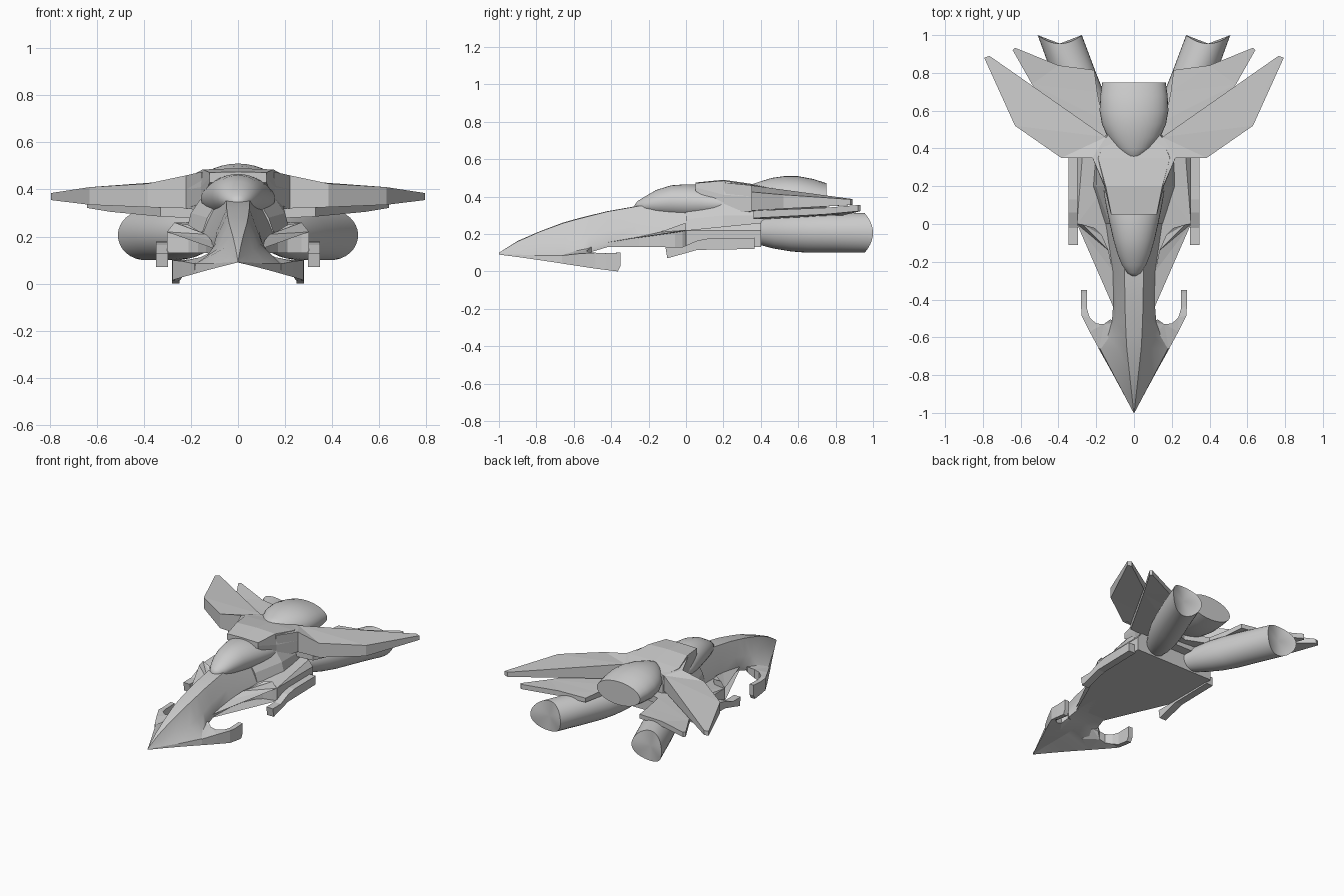
import bpy, bmesh, math

def finish(name, bm, mirror, angle):
    bmesh.ops.triangulate(bm, faces=[f for f in bm.faces if len(f.verts) > 4])
    bmesh.ops.recalc_face_normals(bm, faces=bm.faces)
    me = bpy.data.meshes.new(name)
    bm.to_mesh(me)
    bm.free()
    ob = bpy.data.objects.new(name, me)
    bpy.context.scene.collection.objects.link(ob)
    if mirror:
        m = ob.modifiers.new("Mirror", 'MIRROR')
        m.use_mirror_merge = False
    if angle:
        bpy.ops.object.select_all(action='DESELECT')
        ob.select_set(True)
        bpy.context.view_layer.objects.active = ob
        bpy.ops.object.shade_smooth_by_angle(angle=math.radians(angle))
    return ob

def loft(name, rings, mirror=False, angle=0, end_point=None):
    """Skin closed rings of equal length; cap both ends."""
    bm = bmesh.new()
    vs = [[bm.verts.new(p) for p in r] for r in rings]
    n = len(rings[0])
    for a, b in zip(vs, vs[1:]):
        for i in range(n):
            j = (i + 1) % n
            bm.faces.new((a[i], a[j], b[j], b[i]))
    bm.faces.new(vs[0])
    if end_point:
        c = bm.verts.new(end_point)
        for i in range(n):
            bm.faces.new((vs[-1][i], vs[-1][(i + 1) % n], c))
    else:
        bm.faces.new(vs[-1])
    return finish(name, bm, mirror, angle)

def plate(name, pts, mirror=True, angle=0):
    """Plan outline with (x, y, bottom z, top z) at each corner."""
    return loft(name, [[(x, y, b) for x, y, b, t in pts],
                       [(x, y, t) for x, y, b, t in pts]], mirror, angle)

def oval(y, rx, zb, zt, cx=0, saddle=0, n=32):
    """Elliptic ring across the y axis."""
    ring = []
    for i in range(n):
        a = 2 * math.pi * i / n
        ring.append((cx + rx * math.cos(a), y + saddle * math.cos(a) ** 2,
                     (zb + zt) / 2 + (zt - zb) / 2 * math.sin(a)))
    return ring

def section(y, bottom, half, top):
    """Symmetric ring from a half profile running bottom to top."""
    return ([(0, y, bottom)] + [(x, y, z) for x, z in half] + [(0, y, top)]
            + [(-x, y, z) for x, z in reversed(half)])

# Nose and neck: flared low edge, narrow flat ridge
loft("nose_fuselage", [
    section(-1.0, .09, [(.002, .09), (.002, .094), (.001, .098), (.001, .1)], .1),
    section(-.9, .095, [(.055, .077), (.053, .09), (.03, .12), (.012, .16)], .163),
    section(-.78, .095, [(.12, .06), (.117, .085), (.06, .15), (.025, .213)], .215),
    section(-.66, .095, [(.187, .042), (.18, .085), (.085, .15), (.038, .257)], .26),
    section(-.59, .1, [(.15, .06), (.145, .1), (.095, .17), (.042, .277)], .28),
    section(-.52, .11, [(.118, .1), (.117, .125), (.095, .19), (.045, .295)], .298),
    section(-.42, .13, [(.105, .13), (.11, .15), (.09, .22), (.048, .32)], .322),
    section(-.25, .13, [(.105, .13), (.112, .18), (.09, .25), (.05, .35)], .352),
    section(0, .13, [(.14, .13), (.15, .21), (.13, .26), (.08, .36)], .36),
    section(.25, .13, [(.16, .13), (.18, .22), (.16, .28), (.12, .38)], .38),
], angle=25)

# Curled horns behind the nose
plate("nose_horn", [
    (.185, -.662, .042, .085), (.235, -.57, .028, .095), (.278, -.485, .015, .1),
    (.28, -.43, .008, .097), (.28, -.365, 0, .1), (.28, -.35, .03, .102),
    (.248, -.35, .03, .102), (.248, -.365, 0, .1), (.248, -.45, .012, .098),
    (.235, -.495, .03, .1), (.2, -.527, .04, .104), (.16, -.53, .052, .112),
    (.125, -.505, .09, .13), (.09, -.52, .1, .13), (.09, -.62, .07, .12)])

# Lower hull with scalloped front corners
plate("lower_hull", [
    (0, -.45, .13, .15), (.105, -.45, .13, .15), (.113, -.25, .13, .185),
    (.135, -.14, .13, .21), (.17, -.06, .13, .225), (.21, -.02, .13, .25),
    (.27, -.003, .13, .26), (.302, 0, .13, .22), (.302, .4, .13, .22),
    (.27, .4, .13, .26), (0, .4, .13, .26)])

# Centre block joining hull and wings
loft("centre_block", [
    section(.0, .22, [(.15, .22), (.13, .28), (.1, .33), (.08, .36)], .36),
    section(.2, .22, [(.22, .22), (.2, .3), (.16, .36), (.15, .42)], .42),
    section(.46, .24, [(.2, .24), (.2, .3), (.18, .38), (.15, .42)], .42)])

# Side cannons
def side_bar(x0, x1, prof):
    loft("side_cannon", [[(x, y, z) for y, z in prof] for x in (x0, x1)], True)
side_bar(.297, .348, [(-.11, .13), (-.1, .07), (.06, .115), (.365, .12),
                      (.365, .18), (.13, .178), (.06, .165), (-.02, .13)])

# Cockpit canopy
loft("canopy", [oval(*s) for s in [
    (-.275, .01, .335, .355), (-.26, .035, .322, .375), (-.22, .062, .31, .4),
    (-.16, .087, .295, .435), (-.08, .11, .283, .46), (0, .128, .273, .466),
    (.08, .145, .27, .464), (.15, .157, .275, .448), (.19, .158, .29, .43)]],
    angle=40)

# Roof scoop behind the canopy
loft("roof_scoop", [
    section(.05, .43, [(.12, .43), (.122, .45), (.12, .472)], .475),
    section(.2, .34, [(.158, .34), (.158, .41), (.15, .485)], .49),
    section(.35, .32, [(.22, .32), (.22, .4), (.19, .463)], .468),
    section(.47, .32, [(.15, .32), (.15, .38), (.14, .44)], .445)])

# Upper wing: shoulder, then swept blade
plate("wing_shoulder", [
    (.1, .19, .31, .48), (.155, .2, .31, .475), (.22, .35, .32, .46),
    (.385, .35, .325, .425), (.15, .46, .32, .445), (.1, .46, .32, .445)])
plate("upper_wing", [
    (.15, .35, .32, .44), (.385, .35, .325, .425), (.63, .52, .335, .41),
    (.793, .88, .355, .385), (.765, .89, .355, .387), (.15, .46, .34, .445)])

# Lower wing
plate("lower_wing", [
    (0, .36, .27, .32), (.33, .36, .285, .325), (.54, .74, .305, .34),
    (.642, .92, .322, .355), (.63, .933, .322, .355), (.4, .84, .3, .335),
    (.21, .815, .295, .325), (.195, .7, .29, .325), (.165, .55, .28, .325),
    (0, .5, .27, .32)])

# Rear central engine
loft("rear_engine", [oval(*s) for s in [
    (.348, .02, .405, .455), (.36, .05, .385, .468), (.4, .095, .35, .482),
    (.46, .14, .315, .5), (.53, .17, .295, .51), (.6, .182, .29, .509),
    (.68, .178, .297, .494), (.75, .168, .31, .472)]], angle=40)

# Splayed engine pods with saddle-cut ends
def pod_x(y):
    return .155 + .41 * (y - .4)
pod = [(.4, .075, .14, .285), (.47, .095, .122, .3), (.56, .11, .107, .312),
       (.65, .117, .1, .316), (.8, .118, .1, .315)]
rings = [oval(y, r, b, t, pod_x(y)) for y, r, b, t in pod]
rings.append(oval(.955, .117, .1, .312, .393, .045))
loft("engine_pod", rings, True, 40, end_point=(.393, .955, .206))
